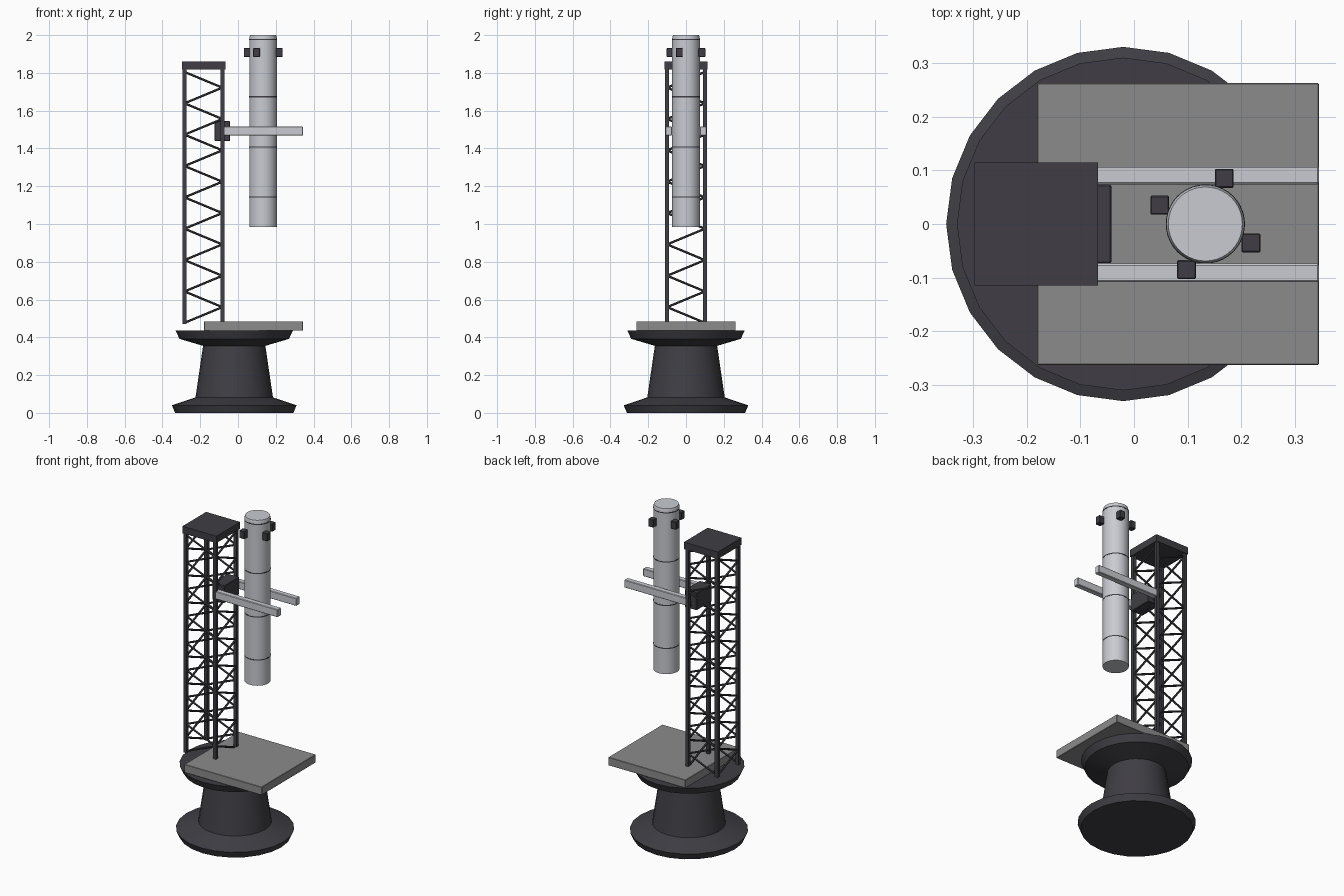
import bpy, bmesh, math
from mathutils import Vector, Matrix

cube = bpy.data.objects.get("Cube")
if cube:
    bpy.data.objects.remove(cube, do_unlink=True)


def material(name, r, g, b):
    m = bpy.data.materials.new(name)
    m.use_nodes = True
    m.diffuse_color = (r, g, b, 1)
    m.node_tree.nodes["Principled BSDF"].inputs["Base Color"].default_value = (r, g, b, 1)
    return m


DARK = material("dark steel", 0.05, 0.048, 0.058)
GREY = material("deck grey", 0.26, 0.26, 0.265)
LIGHT = material("light metal", 0.58, 0.60, 0.64)


def finish(name, bm, mat, smooth=False):
    bmesh.ops.recalc_face_normals(bm, faces=bm.faces)
    mesh = bpy.data.meshes.new(name)
    bm.to_mesh(mesh)
    bm.free()
    mesh.materials.append(mat)
    obj = bpy.data.objects.new(name, mesh)
    bpy.context.scene.collection.objects.link(obj)
    if smooth:
        bpy.ops.object.select_all(action='DESELECT')
        obj.select_set(True)
        bpy.context.view_layer.objects.active = obj
        bpy.ops.object.shade_smooth_by_angle(angle=math.radians(25))
    return obj


def box(name, center, size, mat, bevel=0.0):
    bm = bmesh.new()
    bmesh.ops.create_cube(bm, size=1, matrix=Matrix.Translation(center) @ Matrix.Diagonal((*size, 1)))
    obj = finish(name, bm, mat)
    if bevel:
        mod = obj.modifiers.new("edge bevel", 'BEVEL')
        mod.width = bevel
        mod.segments = 1
    return obj


def lathe(name, profile, x, sides, mat):
    """Closed solid of revolution around a vertical axis at x."""
    bm = bmesh.new()
    rings = []
    for r, z in profile:
        rings.append([bm.verts.new((x + r * math.cos(math.tau * i / sides),
                                    r * math.sin(math.tau * i / sides), z)) for i in range(sides)])
    for low, high in zip(rings, rings[1:]):
        for i in range(sides):
            j = (i + 1) % sides
            bm.faces.new((low[i], low[j], high[j], high[i]))
    bm.faces.new(rings[0])
    bm.faces.new(rings[-1])
    return finish(name, bm, mat, smooth=True)


def add_strut(bm, a, b, radius, sides=6):
    a, b = Vector(a), Vector(b)
    turn = (b - a).to_track_quat('Z', 'Y').to_matrix().to_4x4()
    bmesh.ops.create_cone(bm, cap_ends=True, segments=sides, radius1=radius, radius2=radius,
                          depth=(b - a).length, matrix=Matrix.Translation((a + b) / 2) @ turn)


# Pedestal and deck
lathe("pedestal", [(0.313, 0), (0.33, 0.04), (0.205, 0.082), (0.165, 0.355),
                   (0.29, 0.392), (0.31, 0.435)], -0.02, 24, DARK)
box("deck", (0.082, 0, 0.46), (0.525, 0.526, 0.05), GREY, 0.002)

# Lattice tower: four legs, zigzag braces on each face, cap
TX, H = -0.183, 0.1
for sx, side in ((-1, "right"), (1, "left")):
    for sy, end in ((-1, "front"), (1, "back")):
        box(f"tower_leg_{end}_{side}", (TX + sx * H, sy * H, 1.15), (0.021, 0.021, 1.36), DARK)

bays, z_low, z_high = 16, 0.477, 1.805
step = (z_high - z_low) / bays
braces = bmesh.new()
for i in range(bays):
    z0, z1 = z_low + i * step, z_low + (i + 1) * step
    s = 1 if i % 2 else -1
    for face in (-H, H):
        add_strut(braces, (TX + s * H, face, z0), (TX - s * H, face, z1), 0.006)
        add_strut(braces, (TX + face, -s * H, z0), (TX + face, s * H, z1), 0.006)
finish("tower_braces", braces, DARK)
box("tower_cap", (-0.182, 0, 1.839), (0.23, 0.23, 0.043), DARK)

# Carriage with two holding arms
box("carriage", (-0.083, 0, 1.492), (0.082, 0.147, 0.106), DARK, 0.003)
for s, side in ((-1, "front"), (1, "back")):
    box(f"arm_{side}", (0.132, s * 0.091, 1.492), (0.426, 0.034, 0.047), LIGHT, 0.003)

# Cylinder body with rounded-off top, seam rings and four fins
CX, R = 0.133, 0.073
lathe("cylinder_body", [(R, 0.985), (R, 1.975), (R, 1.985), (0.069, 2.0)], CX, 40, LIGHT)
for n, z in enumerate((1.143, 1.407, 1.674, 1.976)):
    lathe(f"seam_ring_{n + 1}", [(R + 0.0008, z - 0.003), (R + 0.0008, z + 0.003)], CX, 40, DARK)
for n in range(4):
    a = math.radians(67.5 + 90 * n)
    box(f"fin_{n + 1}", (CX + 0.092 * math.cos(a), 0.092 * math.sin(a), 1.908),
        (0.035, 0.035, 0.047), DARK, 0.002)
